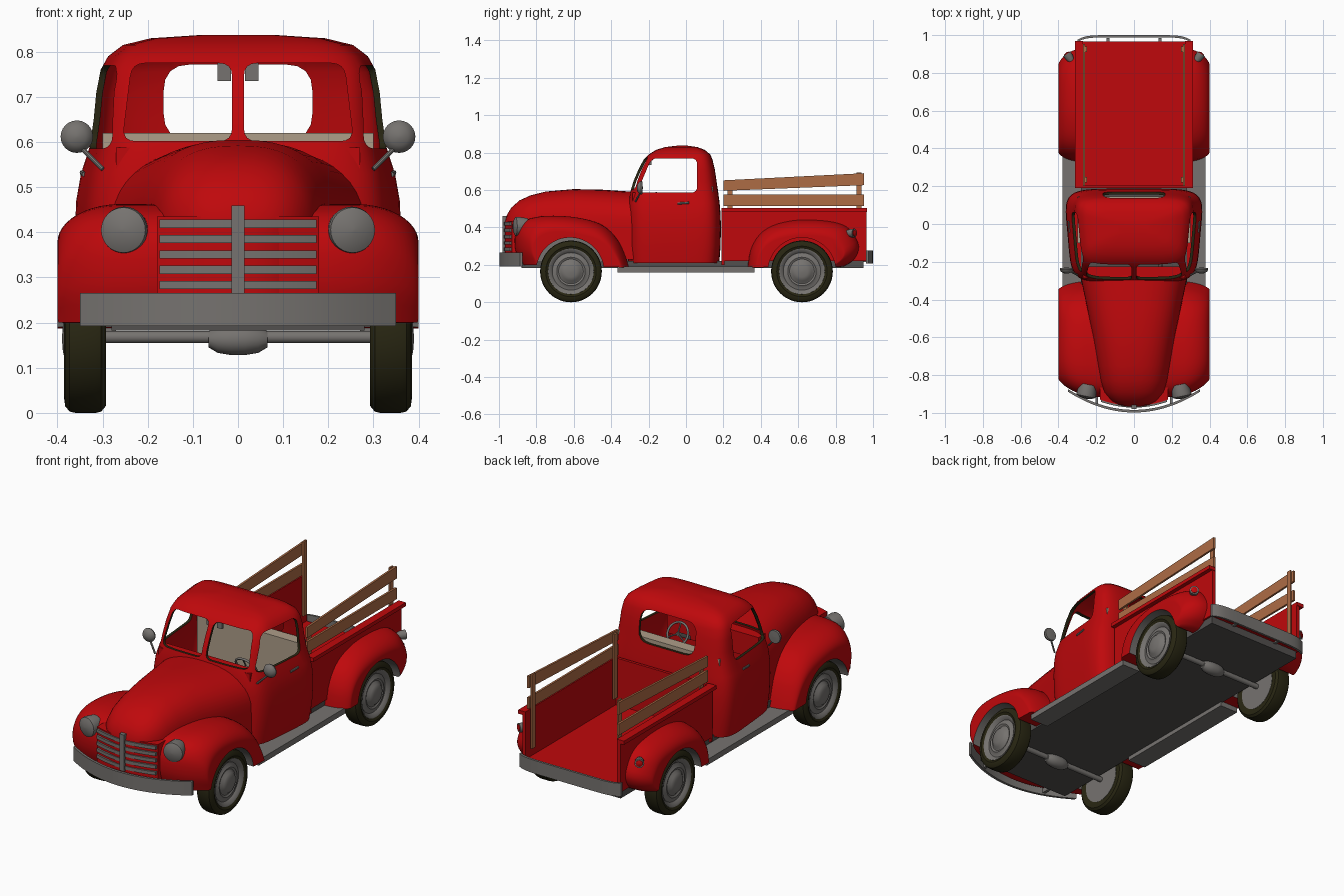
import bpy, bmesh, math
from mathutils import Vector as V

if "Cube" in bpy.data.objects:
    bpy.data.objects.remove(bpy.data.objects["Cube"])


def mat(name, rgb):
    m = bpy.data.materials.new(name)
    m.diffuse_color = (*rgb, 1)
    m.use_nodes = True
    m.node_tree.nodes["Principled BSDF"].inputs["Base Color"].default_value = m.diffuse_color
    return m


RED = mat("red paint", (0.52, 0.0025, 0.0035))
GREY = mat("grey metal", (0.18, 0.17, 0.16))
TYRE = mat("dark rubber", (0.021, 0.019, 0.006))
WOOD = mat("wood", (0.42, 0.15, 0.06))
SEAT = mat("seat beige", (0.42, 0.34, 0.25))
DARK = mat("dark chassis", (0.085, 0.08, 0.077))


def smooth(ob, angle=35):
    bpy.ops.object.select_all(action='DESELECT')
    ob.select_set(True)
    bpy.context.view_layer.objects.active = ob
    bpy.ops.object.shade_smooth_by_angle(angle=math.radians(angle))


def loft(name, rings, m, angle=35):
    """Closed solid through rings of equal point count."""
    bm = bmesh.new()
    vs = [[bm.verts.new(p) for p in r] for r in rings]
    n = len(vs[0])
    for a, b in zip(vs, vs[1:]):
        for i in range(n):
            bm.faces.new((a[i], a[(i + 1) % n], b[(i + 1) % n], b[i]))
    bm.faces.new(vs[0])
    bm.faces.new(vs[-1])
    bmesh.ops.recalc_face_normals(bm, faces=bm.faces)
    me = bpy.data.meshes.new(name)
    bm.to_mesh(me)
    bm.free()
    me.materials.append(m)
    ob = bpy.data.objects.new(name, me)
    bpy.context.collection.objects.link(ob)
    smooth(ob, angle)
    return ob


def box(name, x, y, z, m):
    return loft(name, [[(a, y[0], z[0]), (a, y[1], z[0]), (a, y[1], z[1]), (a, y[0], z[1])] for a in x], m)


def lathe(name, profile, origin, axis, m, seg=32):
    """Profile of (distance along axis, radius)."""
    ax = V(axis).normalized()
    u = ax.orthogonal().normalized()
    w = ax.cross(u)
    ang = [2 * math.pi * i / seg for i in range(seg)]
    return loft(name, [[V(origin) + ax * d + (u * math.cos(t) + w * math.sin(t)) * r for t in ang]
                       for d, r in profile], m)


def rod(name, a, b, r, m, seg=12):
    d = V(b) - V(a)
    return lathe(name, [(0, r), (d.length, r)], a, d, m, seg)


def strip(name, half, yf, z, thick, m):
    """Bar curved in plan; yf gives its front edge."""
    xs = [half * (i / 12 - 1) for i in range(25)]
    return loft(name, [[(x, yf(x), z[0]), (x, yf(x), z[1]), (x, yf(x) + thick, z[1]), (x, yf(x) + thick, z[0])]
                       for x in xs], m)


def rounded(pts, r):
    out = []
    for i, p in enumerate(pts):
        p, a, b = V(p), V(pts[i - 1]), V(pts[(i + 1) % len(pts)])
        a, b = p + (a - p).normalized() * r, p + (b - p).normalized() * r
        out += [a * (1 - t) ** 2 + p * 2 * t * (1 - t) + b * t * t for t in (0, .25, .5, .75, 1)]
    return out


def spline(pts):
    out, p = [], [V(q) for q in [pts[0], *pts, pts[-1]]]
    for a, b, c, d in zip(p, p[1:], p[2:], p[3:]):
        for t in (0, 1 / 3, 2 / 3):
            out.append(.5 * (2 * b + (c - a) * t + (2 * a - 5 * b + 4 * c - d) * t * t
                             + (3 * b - a - 3 * c + d) * t ** 3))
    return out + [p[-1]]


def apply_all(ob):
    bpy.context.view_layer.objects.active = ob
    for md in list(ob.modifiers):
        bpy.ops.object.modifier_apply(modifier=md.name)


def cut(ob, cutter):
    """Cut faces take the cutter's colour."""
    md = ob.modifiers.new("cut", 'BOOLEAN')
    md.operation, md.solver, md.object = 'DIFFERENCE', 'EXACT', cutter
    md.material_mode = 'TRANSFER'
    apply_all(ob)
    bpy.data.objects.remove(cutter)


# cab shell: z, front y, back y, half width
rings = []
for z, yf, yb, hw in [(.21, -.31, .178, .355), (.3, -.312, .185, .369), (.4, -.312, .187, .374),
                      (.47, -.312, .185, .371), (.53, -.31, .18, .36), (.59, -.298, .172, .34),
                      (.65, -.28, .164, .331), (.71, -.254, .155, .325), (.76, -.228, .143, .315),
                      (.79, -.2, .13, .298), (.815, -.16, .1, .264), (.83, -.11, .06, .2), (.837, -.05, .01, .09)]:
    ring = []
    for i in range(64):
        t = 2 * math.pi * (i + .5) / 64
        c, s = math.cos(t), math.sin(t)
        sx = math.copysign(abs(c) ** .36, c)
        sy = math.copysign(abs(s) ** .36, s)
        ring.append((hw * sx * (1 - .06 * (1 - sy)), (yf + yb) / 2 + (yb - yf) / 2 * sy, z))
    rings.append(ring)
cab = loft("cab", rings, RED)
md = cab.modifiers.new("shell", 'SOLIDIFY')
md.thickness, md.offset = .014, -1
apply_all(cab)

# window openings with dark rubber edges
rear = rounded([(-.165, .605), (.165, .605), (.165, .772), (-.165, .772)], .06)
cut(cab, loft("cutter", [[(x, y, z) for x, z in rear] for y in (.06, .3)], TYRE))
for s in (-1, 1):
    pane = rounded([(.013, .602), (.256, .602), (.235, .775), (.013, .775)], .03)
    cut(cab, loft("cutter", [[(s * x, y, z) for x, z in pane] for y in (-.6, -.12)], TYRE))
    side = rounded([(-.262, .586), (.06, .586), (.06, .77), (-.185, .77)], .035)
    cut(cab, loft("cutter", [[(s * x, y, z) for y, z in side] for x in (.25, .6)], TYRE))
smooth(cab)

# hood: y, half width, top z
rings = []
for y, w, zt in [(-.967, .04, .43), (-.957, .085, .468), (-.935, .122, .505), (-.89, .158, .545), (-.83, .178, .572),
                 (-.75, .193, .592), (-.6, .218, .605), (-.45, .247, .602), (-.27, .285, .59)]:
    arch = [math.pi * i / 24 for i in range(25)]
    rings.append([(w, y, .23)] + [(w * math.copysign(abs(math.cos(t)) ** .8, math.cos(t)), y,
                  .4 + (zt - .4) * math.sin(t) ** .8) for t in arch] + [(-w, y, .23)])
loft("hood", rings, RED, 45)


# grille panel and bars
def nose(x):
    return -.962 + x * x


strip("grille_panel", .18, nose, (.215, .435), .08, RED)
for i in range(5):
    z = .283 + i * .034
    strip("grille_bar", .174, lambda x: nose(x) - .01, (z - .009, z + .009), .02, GREY)
box("grille_centre", (-.014, .014), (-.98, -.94), (.265, .46), GREY)

# fenders with grey wheel wells: outline, inner x, centre y, front and back rounding in plan
front_line = spline([(-.885, .2), (-.912, .27), (-.918, .34), (-.908, .39), (-.882, .425), (-.835, .449), (-.75, .462),
                     (-.62, .458), (-.5, .435), (-.42, .395), (-.36, .33), (-.325, .26), (-.3, .187)])
rear_line = spline([(.33, .187), (.345, .28), (.39, .36), (.46, .41), (.56, .437), (.66, .442), (.76, .435),
                    (.84, .415), (.89, .375), (.925, .3), (.9, .23), (.84, .19)])
for name, line, x0, yc, rf, rb in (("front_fender", front_line, .12, -.62, .07, .02),
                                   ("rear_fender", rear_line, .28, .62, .02, .05)):
    for s in (-1, 1):
        rings = [[(s * x0, y, z) for y, z in line]]
        for k in range(15):
            t = k / 14 * math.pi / 2
            xa = max(x0 + .01, .2)
            x = xa + (.4 - xa) * math.sin(t)
            e = 1 - math.sqrt(max(0, 1 - max(0, (x - .26) / .14) ** 2))
            u = ((x - x0) / (.4 - x0)) ** 2.5
            rings.append([(s * x, y + min(1, abs(y - yc) / .28) * (rf * u + .03 * e if y < yc else -rb * u - .03 * e),
                           z - .085 * e * max(0, min(1, (z - .2) / .24))) for y, z in line])
        f = loft(name, rings, RED, 45)
        cut(f, lathe("cutter", [(0, .181), (.25, .181)], (s * .272, yc, .165), (s, 0, 0), GREY, 48))
        smooth(f, 40)

# wheels
tyre = [(.31, .05), (.3, .11), (.293, .13), (.293, .15), (.303, .162), (.315, .165), (.36, .165), (.373, .162),
        (.383, .15), (.385, .135), (.378, .122), (.34, .118), (.335, .05)]
hub = [(.296, .118), (.37, .124), (.38, .122), (.378, .114), (.364, .1), (.367, .085), (.373, .076), (.368, .066),
       (.37, .06), (.382, .05), (.388, .03), (.39, .003)]
for y in (-.615, .62):
    for s in (-1, 1):
        lathe("tyre", tyre, (0, y, .165), (s, 0, 0), TYRE, 48)
        lathe("hubcap", hub, (0, y, .165), (s, 0, 0), GREY, 48)
    rod("axle", (-.3, y, .168), (.3, y, .168), .014, GREY)
    lathe("differential", [(-.065, .018), (-.045, .03), (-.015, .035), (.015, .035), (.045, .03), (.065, .018)],
          (0, y, .163), (1, 0, 0), GREY, 16)

# chassis, bed floor and front wall
box("chassis", (-.28, .28), (-.88, .95), (.182, .222), DARK)
box("bed_floor", (-.29, .29), (.195, .965), (.222, .25), RED)
box("bed_front_wall", (-.29, .29), (.19, .205), (.2, .5), RED)

# bumpers
strip("front_bumper", .35, lambda x: -.998 + .9 * x * x, (.192, .266), .014, GREY)
strip("rear_bumper", .3, lambda x: .988 - .025 * (x / .3) ** 8, (.207, .277), .012, GREY)

# interior
box("seat_back", (-.3, .3), (.085, .145), (.3, .62), SEAT)
box("seat_cushion", (-.3, .3), (-.1, .09), (.28, .4), SEAT)
box("dashboard", (-.27, .27), (-.285, -.225), (.47, .588), RED)
bpy.ops.mesh.primitive_torus_add(location=(.14, -.13, .535), rotation=(math.radians(-60), 0, 0), major_radius=.058,
                                 minor_radius=.006, major_segments=32, minor_segments=8)
wheel = bpy.context.object
wheel.name = "steering_wheel"
wheel.data.materials.append(GREY)
smooth(wheel, 60)
rod("steering_column", (.14, -.13, .535), (.14, -.25, .466), .01, GREY)
for a in (90, 210, 330):
    c, q = math.cos(math.radians(a)) * .058, math.sin(math.radians(a)) * .058
    rod("steering_spoke", (.14, -.13, .535), (.14 + c, -.13 - q * .5, .535 + q * .866), .004, GREY, 8)

for s in (-1, 1):
    # bed sides
    box("bed_side", (s * .27, s * .29), (.19, .965), (.222, .485), RED)
    box("bed_rail", (s * .27, s * .312), (.19, .968), (.483, .503), RED)
    # wooden side racks
    for y, top in ((.235, .645), (.925, .695)):
        box("rack_post", (s * .25, s * .259), (y - .014, y + .014), (.3, top), WOOD)
    box("rack_lower_board", (s * .259, s * .27), (.2, .952), (.516, .576), WOOD)
    loft("rack_upper_board", [[(s * .259, y, a), (s * .27, y, a), (s * .27, y, b), (s * .259, y, b)]
                              for y, a, b in ((.2, .596, .652), (.952, .626, .69))], WOOD)
    # running boards and bumper brackets
    box("running_board", (s * .27, s * .378), (-.365, .365), (.16, .19), GREY)
    box("front_bracket", (s * .19, s * .205), (-.955, -.86), (.2, .235), GREY)
    box("rear_bracket", (s * .13, s * .145), (.94, .985), (.215, .245), GREY)
    # lights
    lathe("headlight", [(0, .045), (.05, .052), (.063, .05), (.072, .032), (.076, .003)],
          (s * .242, -.85, .405), (s * .2, -1, 0), GREY)
    ax = V((s * .55, .83, 0))
    lathe("tail_light_cup", [(0, .012), (.03, .022), (.055, .024)], (s * .325, .855, .37), ax, GREY, 20)
    lathe("tail_light_lens", [(.05, .018), (.058, .017), (.063, .003)], (s * .325, .855, .37), ax, RED, 20)
    # mirrors, door handles, visor brackets
    lathe("mirror", [(-.018, .004), (-.014, .02), (-.006, .031), (.004, .036), (.012, .034), (.014, .003)],
          (s * .357, -.245, .612), (0, 1, 0), GREY, 24)
    rod("mirror_arm", (s * .345, -.245, .585), (s * .3, -.27, .54), .005, GREY, 8)
    rod("door_handle", (s * .34, -.045, .528), (s * .345, .015, .532), .006, GREY, 8)
    box("visor_bracket", (s * .015, s * .045), (-.2, -.185), (.735, .778), GREY)
